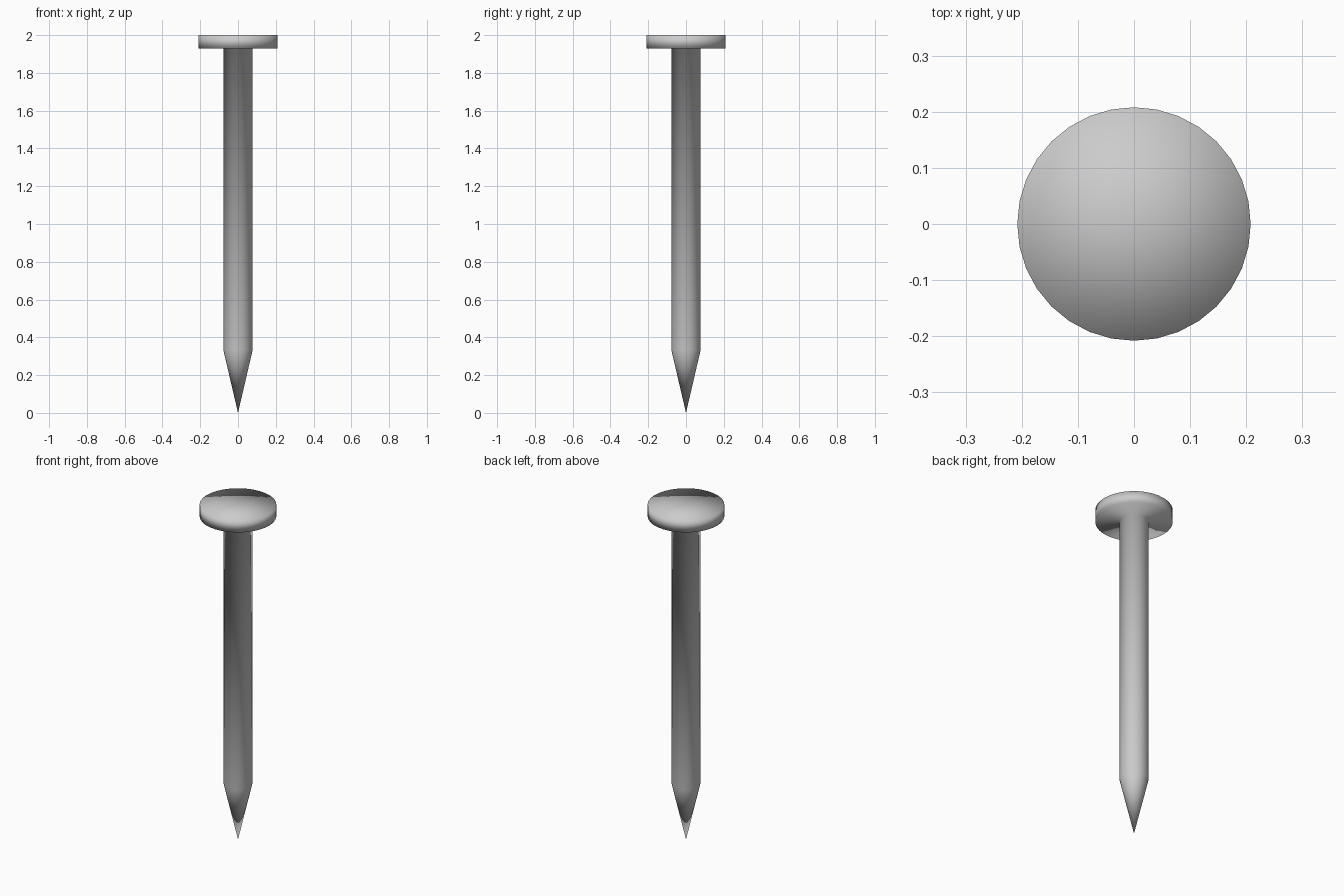
import bpy, bmesh, math

if "Cube" in bpy.data.objects:
    bpy.data.objects.remove(bpy.data.objects["Cube"])

SIDES = 32
# Nail profile (radius, height) from the point up to the rim of the head
PROFILE = [(0.078, 0.335), (0.078, 1.93), (0.208, 1.93), (0.208, 2.0)]


def ring(bm, radius, z):
    return [bm.verts.new((radius * math.cos(2 * math.pi * i / SIDES),
                          radius * math.sin(2 * math.pi * i / SIDES), z))
            for i in range(SIDES)]


bm = bmesh.new()
rings = [ring(bm, r, z) for r, z in PROFILE]
point = bm.verts.new((0, 0, 0))
crown = bm.verts.new((0, 0, 2.0))

for i in range(SIDES):
    j = (i + 1) % SIDES
    # Tapered point
    bm.faces.new((point, rings[0][j], rings[0][i]))
    # Shank, underside of head and rim
    for low, high in zip(rings, rings[1:]):
        bm.faces.new((low[i], low[j], high[j], high[i]))
    # Flat top of head
    bm.faces.new((rings[-1][i], rings[-1][j], crown))

bmesh.ops.recalc_face_normals(bm, faces=bm.faces)

# One continuous surface, smooth shaded all over
for f in bm.faces:
    f.smooth = True

mesh = bpy.data.meshes.new("nail")
bm.to_mesh(mesh)
bm.free()
nail = bpy.data.objects.new("nail", mesh)
bpy.context.collection.objects.link(nail)
